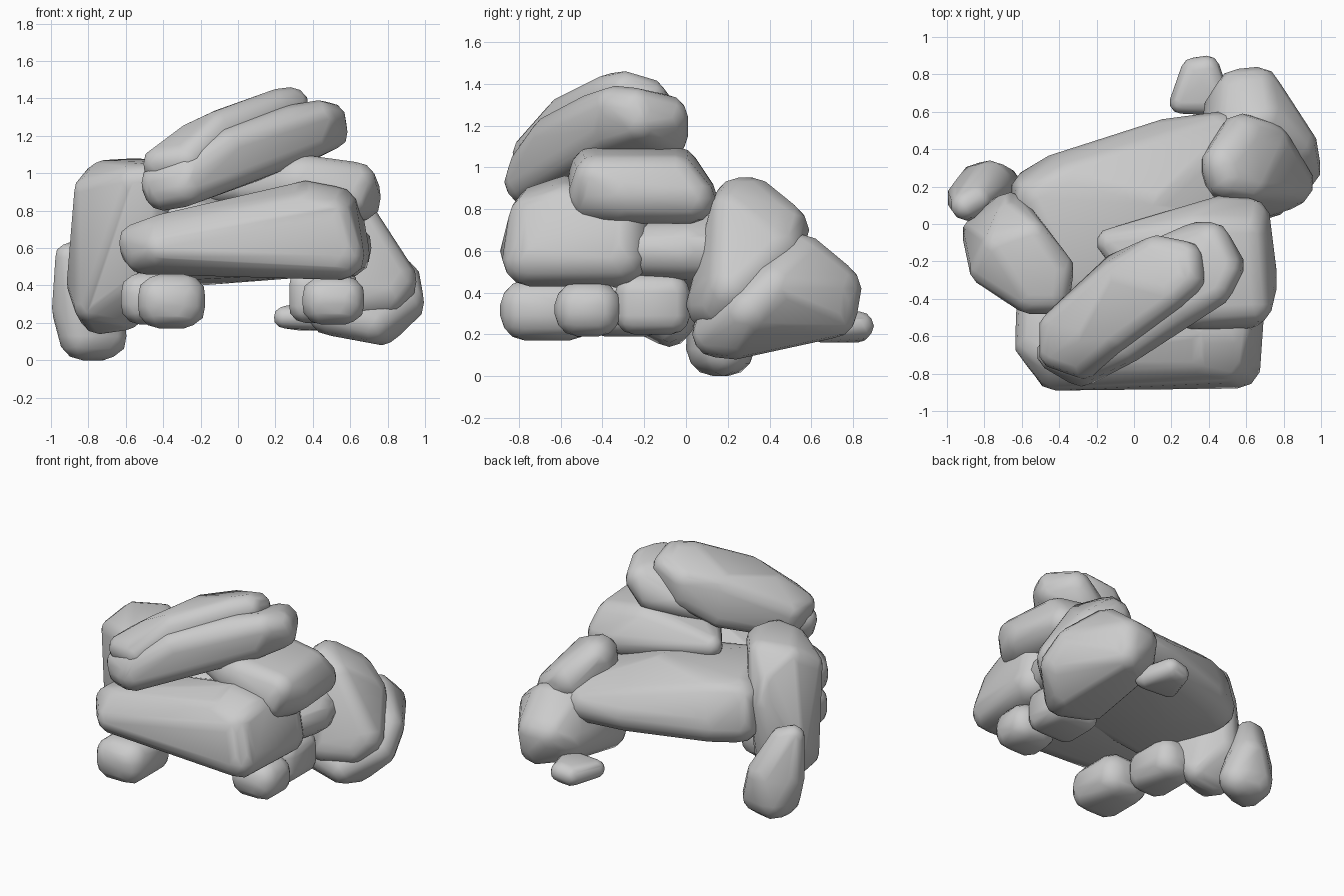
import bpy, bmesh
from itertools import product
from mathutils import Matrix


def stone(name, balls):
    """Rounded boulder: the convex hull around balls given as (x, y, z, radius)."""
    bm = bmesh.new()
    for x, y, z, r in balls:
        bmesh.ops.create_icosphere(bm, subdivisions=2, radius=r,
                                   matrix=Matrix.Translation((x, y, z)))
    res = bmesh.ops.convex_hull(bm, input=bm.verts[:])
    junk = {g for g in res["geom_interior"] + res["geom_unused"]
            if isinstance(g, bmesh.types.BMVert)}
    bmesh.ops.delete(bm, geom=list(junk), context='VERTS')
    bmesh.ops.recalc_face_normals(bm, faces=bm.faces[:])
    for f in bm.faces:
        f.smooth = True
    mesh = bpy.data.meshes.new(name)
    bm.to_mesh(mesh)
    bm.free()
    ob = bpy.data.objects.new(name, mesh)
    bpy.context.collection.objects.link(ob)
    return ob


def block(name, lo, hi, r):
    """Rounded box between two corners."""
    spans = [(a + r, b - r) for a, b in zip(lo, hi)]
    return stone(name, [(*p, r) for p in product(*spans)])


# top slab, leaning up to the right
stone("top_slab", [
    (-0.41, -0.56, 1.05, .10), (-0.41, -0.68, 1.05, .10), (-0.27, -0.73, 1.07, .10),
    (-0.40, -0.55, 0.95, .08), (-0.08, -0.25, 1.08, .10), (0.12, -0.17, 1.18, .10),
    (-0.08, -0.28, 1.25, .10), (-0.10, -0.58, 1.24, .10), (-0.25, -0.60, 1.17, .10),
    (0.12, -0.16, 1.29, .10), (0.27, -0.19, 1.33, .10), (0.28, -0.29, 1.36, .10),
    (0.20, -0.36, 1.35, .10)])

# slab underneath it
stone("upper_slab", [
    (-0.42, -0.69, 0.95, .10), (-0.40, -0.70, 0.90, .10), (-0.28, -0.76, 0.93, .11),
    (-0.33, -0.62, 0.93, .11), (-0.26, -0.74, 1.00, .11), (-0.05, -0.64, 1.14, .11),
    (0.15, -0.18, 1.12, .11), (0.33, -0.10, 1.15, .11), (0.49, -0.22, 1.22, .10),
    (0.43, -0.34, 1.29, .10), (0.48, -0.24, 1.28, .10), (0.41, -0.10, 1.24, .11),
    (0.25, -0.43, 1.24, .12), (0.38, -0.36, 1.18, .11)])

# right shoulder slab
stone("shoulder_slab", [
    (-0.12, -0.10, 0.91, .08), (0.05, -0.30, 0.92, .10), (0.30, -0.42, 0.95, .14),
    (0.58, -0.44, 0.86, .13), (0.63, -0.30, 0.87, .14), (0.61, 0.02, 0.85, .12),
    (0.45, 0.03, 0.86, .12), (0.34, -0.05, 0.98, .12), (0.34, -0.44, 0.98, .12),
    (0.60, -0.05, 0.95, .11), (0.63, -0.43, 0.95, .11)])

# big front boulder
stone("front_boulder", [
    (-0.53, -0.64, 0.63, .11), (-0.50, -0.68, 0.57, .11), (-0.42, -0.78, 0.60, .11),
    (-0.50, -0.35, 0.60, .13), (-0.42, -0.70, 0.66, .12),
    (0.55, -0.75, 0.56, .13), (0.57, -0.32, 0.57, .14), (0.50, -0.73, 0.76, .12),
    (0.52, -0.58, 0.81, .12), (0.36, -0.58, 0.84, .12), (0.36, -0.70, 0.80, .12),
    (0.54, -0.32, 0.74, .14)])

# main slab at the back
stone("back_slab", [
    (-0.53, 0.17, 0.58, .13), (-0.51, 0.14, 0.75, .13), (-0.38, 0.26, 0.58, .13),
    (-0.34, 0.22, 0.74, .13), (-0.45, -0.35, 0.55, .13), (-0.30, -0.30, 0.73, .14),
    (-0.20, 0.08, 0.53, .13), (0.15, 0.43, 0.58, .13), (0.45, 0.47, 0.58, .13),
    (0.40, 0.38, 0.64, .13), (0.58, 0.00, 0.60, .14), (0.52, -0.27, 0.60, .13),
    (0.10, 0.10, 0.75, .13)])

# upright boulder on the left
stone("left_boulder", [
    (-0.79, -0.24, 0.90, .09), (-0.72, -0.12, 0.97, .10), (-0.55, -0.06, 0.99, .09),
    (-0.44, -0.38, 0.96, .10), (-0.42, -0.24, 0.97, .10), (-0.56, -0.38, 0.95, .10),
    (-0.66, 0.06, 0.72, .11), (-0.82, -0.05, 0.42, .10), (-0.70, 0.04, 0.40, .11),
    (-0.78, -0.20, 0.30, .10), (-0.74, -0.08, 0.25, .11), (-0.60, -0.08, 0.26, .10),
    (-0.50, -0.28, 0.50, .11), (-0.66, 0.02, 0.88, .10)])

# pointed stone standing at the far left
stone("left_foot_stone", [
    (-0.90, 0.10, 0.55, .08), (-0.84, 0.13, 0.53, .08), (-0.88, 0.14, 0.28, .12),
    (-0.83, 0.13, 0.13, .13), (-0.72, 0.18, 0.13, .13), (-0.77, 0.22, 0.30, .12),
    (-0.82, 0.20, 0.13, .13)])

# right rear boulders
stone("right_rear_boulder", [
    (0.50, 0.25, 0.83, .12), (0.48, 0.32, 0.83, .12), (0.58, 0.45, 0.70, .14),
    (0.48, 0.22, 0.50, .13), (0.62, 0.22, 0.78, .11), (0.60, 0.13, 0.34, .13),
    (0.83, 0.22, 0.42, .13), (0.78, 0.17, 0.34, .11), (0.70, 0.42, 0.60, .14)])
stone("right_rear_foot", [
    (0.50, 0.17, 0.26, .13), (0.72, 0.14, 0.20, .11), (0.77, 0.24, 0.19, .11),
    (0.88, 0.30, 0.31, .12), (0.86, 0.42, 0.42, .12), (0.52, 0.60, 0.35, .15),
    (0.56, 0.70, 0.42, .13), (0.66, 0.71, 0.42, .13), (0.66, 0.70, 0.30, .12),
    (0.55, 0.52, 0.54, .13), (0.68, 0.55, 0.54, .14), (0.48, 0.40, 0.35, .13)])

# small pebble behind
stone("rear_pebble", [
    (0.25, 0.65, 0.23, .06), (0.32, 0.82, 0.23, .07), (0.39, 0.83, 0.24, .07),
    (0.45, 0.65, 0.23, .07), (0.36, 0.76, 0.25, .06)])

# pairs of rounded stones supporting the front
block("front_left_stone", (-0.54, -0.89, 0.17), (-0.17, -0.44, 0.46), .12)
block("inner_left_stone", (-0.63, -0.50, 0.19), (-0.32, -0.08, 0.47), .11)
block("front_right_stone", (0.34, -0.63, 0.19), (0.68, -0.31, 0.45), .11)
block("inner_right_stone", (0.27, -0.34, 0.20), (0.64, 0.02, 0.49), .09)
